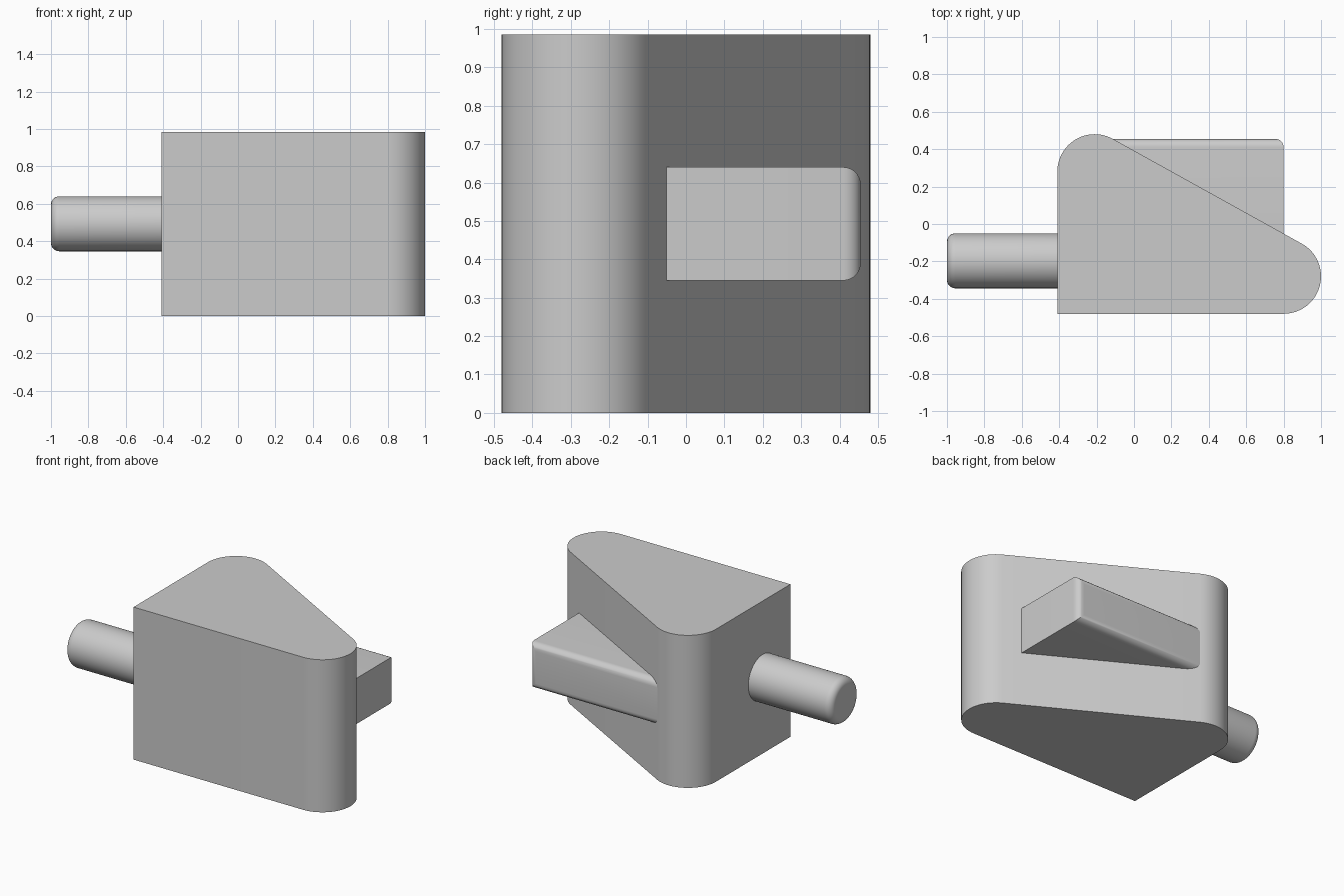
import bpy, bmesh, math
from mathutils import Vector, Matrix

cube = bpy.data.objects.get("Cube")
if cube:
    bpy.data.objects.remove(cube, do_unlink=True)

# Single plain grey for every part
grey = bpy.data.materials.new("plain_grey")
grey.use_nodes = True
colour = (0.6, 0.6, 0.6, 1)
grey.diffuse_color = colour
grey.node_tree.nodes["Principled BSDF"].inputs["Base Color"].default_value = colour


def finish(name, bm):
    bmesh.ops.recalc_face_normals(bm, faces=bm.faces)
    mesh = bpy.data.meshes.new(name)
    bm.to_mesh(mesh)
    bm.free()
    mesh.materials.append(grey)
    obj = bpy.data.objects.new(name, mesh)
    bpy.context.collection.objects.link(obj)
    bpy.ops.object.select_all(action='DESELECT')
    obj.select_set(True)
    bpy.context.view_layer.objects.active = obj
    bpy.ops.object.shade_smooth_by_angle(angle=math.radians(30))
    return obj


def arc(cx, cy, r, start, end, steps=24):
    angles = [start + (end - start) * i / steps for i in range(steps + 1)]
    return [(cx + r * math.cos(a), cy + r * math.sin(a)) for a in angles]


# Wedge block: one sharp corner, two rounded corners joined by the slanted face
height, radius = 0.985, 0.2
nose, shoulder = Vector((0.8, -0.28)), Vector((-0.21, 0.28))
run = nose - shoulder
slant = math.atan2(run.x, -run.y)
outline = [(-0.41, -0.48)]
outline += arc(*nose, radius, -math.pi / 2, slant)
outline += arc(*shoulder, radius, slant, math.pi)
bm = bmesh.new()
base = bm.faces.new([bm.verts.new((x, y, 0)) for x, y in outline])
top = bmesh.ops.extrude_face_region(bm, geom=[base], use_keep_orig=True)
bmesh.ops.translate(bm, vec=(0, 0, height),
                    verts=[v for v in top["geom"] if isinstance(v, bmesh.types.BMVert)])
finish("wedge_block", bm)

# Side tab: box rising out of the slanted face, rounded around its back face
low, high = Vector((-0.2, -0.15, 0.345)), Vector((0.8, 0.455, 0.64))
bm = bmesh.new()
bmesh.ops.create_cube(bm, size=1, matrix=Matrix.Translation((low + high) / 2)
                      @ Matrix.Diagonal((*(high - low), 1)))
rim = [e for e in bm.edges
       if all(v.co.y > 0.4 for v in e.verts) and any(v.co.x > 0 for v in e.verts)]
bmesh.ops.bevel(bm, geom=rim, offset=0.045, segments=8, profile=0.5, affect='EDGES')
finish("side_tab", bm)

# Round pin with a softened end
bm = bmesh.new()
bmesh.ops.create_cone(bm, cap_ends=True, segments=64, radius1=0.147, radius2=0.147, depth=0.65,
                      matrix=Matrix.Translation((-0.675, -0.197, 0.493))
                      @ Matrix.Rotation(math.pi / 2, 4, 'Y'))
rim = [e for e in bm.edges if all(v.co.x < -0.9 for v in e.verts)]
bmesh.ops.bevel(bm, geom=rim, offset=0.045, segments=8, profile=0.5, affect='EDGES')
finish("round_pin", bm)
